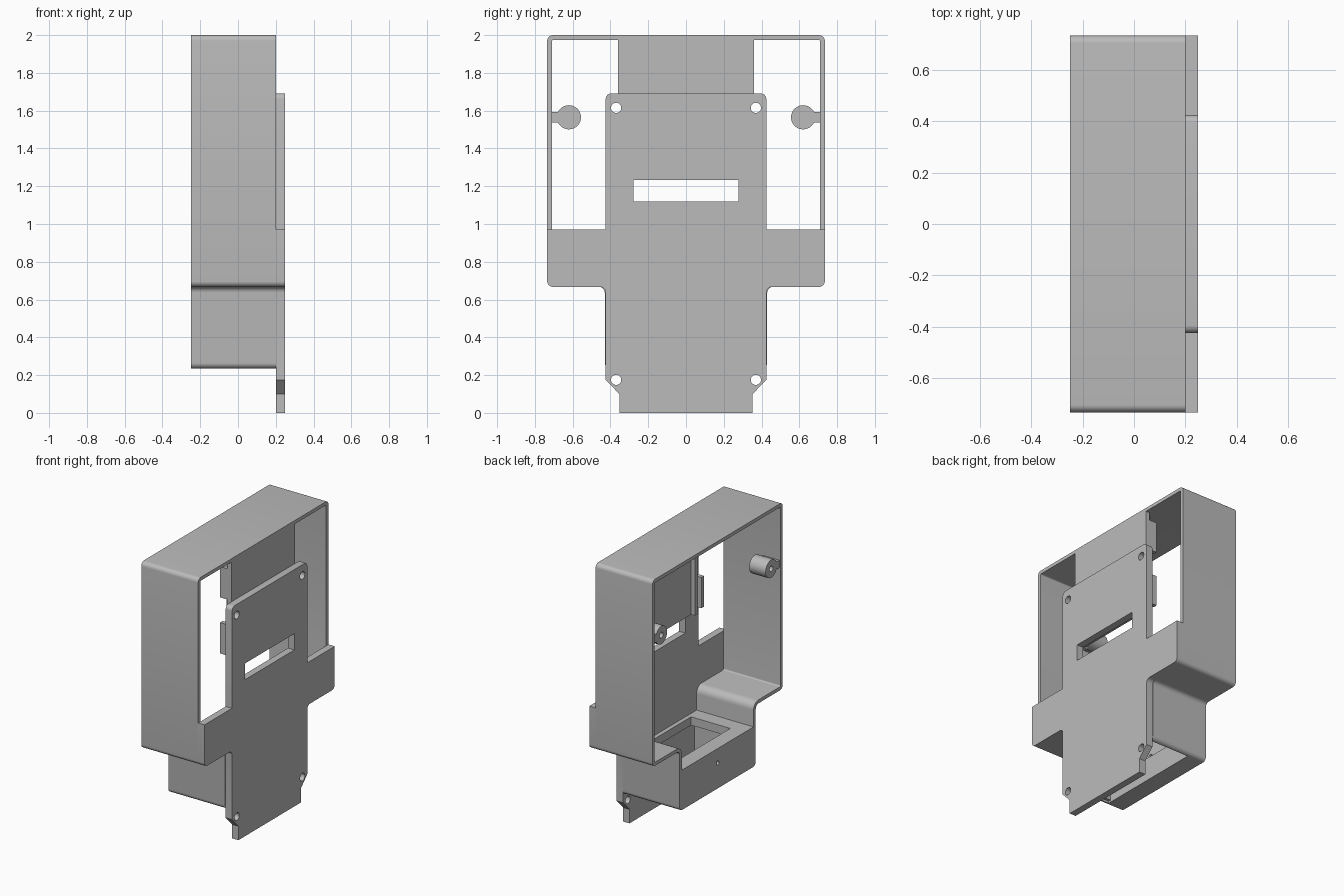
import bpy, bmesh, math
from mathutils import Vector

old = bpy.data.objects.get("Cube")
if old:
    bpy.data.objects.remove(old, do_unlink=True)

grey = bpy.data.materials.new("plain grey")
grey.use_nodes = True
COLOUR = (0.5, 0.5, 0.5, 1)
grey.diffuse_color = COLOUR
grey.node_tree.nodes["Principled BSDF"].inputs["Base Color"].default_value = COLOUR


def finish(name, bm):
    bmesh.ops.recalc_face_normals(bm, faces=bm.faces)
    mesh = bpy.data.meshes.new(name)
    bm.to_mesh(mesh)
    bm.free()
    mesh.materials.append(grey)
    ob = bpy.data.objects.new(name, mesh)
    bpy.context.collection.objects.link(ob)
    return ob


def mirrored(half):
    """Close a half outline of (y, z, corner radius) across y = 0."""
    return half + [(-y, z, r) for y, z, r in reversed(half)]


def rounded(corners, steps=6):
    """Turn square corners with a radius into arcs."""
    pts = []
    for i, (y, z, r) in enumerate(corners):
        p = Vector((y, z))
        if not r:
            pts.append(p)
            continue
        u = (Vector(corners[i - 1][:2]) - p).normalized()
        v = (Vector(corners[(i + 1) % len(corners)][:2]) - p).normalized()
        c = p + r * (u + v)
        for k in range(steps + 1):
            a = math.pi / 2 * k / steps
            pts.append(c - r * (v * math.cos(a) + u * math.sin(a)))
    return pts


def circle(y, z, r, n=32):
    return [(y + r * math.cos(math.tau * k / n), z + r * math.sin(math.tau * k / n))
            for k in range(n)]


def rect(y0, y1, z0, z1):
    return [(y0, z0), (y1, z0), (y1, z1), (y0, z1)]


def prism(name, pts, x0, x1):
    """Extrude a y-z outline along x."""
    bm = bmesh.new()
    a, b = [[bm.verts.new((x, p[0], p[1])) for p in pts] for x in (x0, x1)]
    bm.faces.new(a)
    bm.faces.new(b)
    n = len(pts)
    for i in range(n):
        j = (i + 1) % n
        bm.faces.new((a[i], a[j], b[j], b[i]))
    return finish(name, bm)


def tube(name, outer, inner, x0, x1):
    """Extrude the band between two matching outlines along x."""
    bm = bmesh.new()
    loops = [[bm.verts.new((x, p[0], p[1])) for p in pts]
             for pts, x in ((outer, x0), (outer, x1), (inner, x1), (inner, x0))]
    n = len(outer)
    for k in range(4):
        a, b = loops[k], loops[(k + 1) % 4]
        for i in range(n):
            j = (i + 1) % n
            bm.faces.new((a[i], a[j], b[j], b[i]))
    return finish(name, bm)


def cut(ob, *cutters):
    for cutter in cutters:
        cutter.hide_render = True
        mod = ob.modifiers.new("cut", "BOOLEAN")
        mod.operation = "DIFFERENCE"
        mod.solver = "EXACT"
        mod.object = cutter
        bpy.context.view_layer.objects.active = ob
        bpy.ops.object.modifier_apply(modifier=mod.name)
        bpy.data.objects.remove(cutter, do_unlink=True)


BACK, SEAM, FACE = -0.25, 0.2, 0.25

# Wide housing wall that steps in to a narrow neck
outer = rounded(mirrored([(0.735, 2, 0.03), (0.735, 0.667, 0.03),
                          (0.43, 0.667, 0.03), (0.43, 0.235, 0.03)]))
inner = rounded(mirrored([(0.71, 1.975, 0.01), (0.71, 0.692, 0.01),
                          (0.405, 0.692, 0.055), (0.405, 0.26, 0.01)]))
shell = tube("housing_wall", outer, inner, BACK, SEAM)
cut(shell, prism("floor_cutter", rect(-0.4, 0.4, 0.2, 0.3), -0.12, 0.3))

# Cross-shaped mounting plate with slot and screw holes
plate = prism("mounting_plate", rounded(mirrored([
    (0.425, 1.692, 0.03), (0.425, 0.97, 0), (0.735, 0.97, 0), (0.735, 0.667, 0.03),
    (0.425, 0.667, 0.03), (0.425, 0.175, 0), (0.353, 0.1, 0), (0.353, 0, 0)])), SEAM, FACE)
cut(plate, prism("slot_cutter", rect(-0.278, 0.278, 1.118, 1.234), 0.1, 0.3))
for y in (-0.37, 0.37):
    for z in (0.175, 1.615):
        cut(plate, prism("hole_cutter", circle(y, z, 0.027), 0.1, 0.3))

# Panel joining the plate to the top of the housing
panel = prism("upper_panel", rect(-0.36, 0.36, 1.25, 1.98), 0.17, SEAM)
for y in (-0.37, 0.37):
    cut(panel, prism("hole_cutter", circle(y, 1.615, 0.027), 0.1, 0.3))

# Open compartment in the neck
box = prism("neck_compartment", rect(-0.406, 0.406, 0.25, 0.52), BACK, SEAM)
cut(box,
    prism("recess_cutter", rect(-0.38, 0.38, 0.2, 0.46), -0.12, 0.3),
    prism("opening_cutter", rect(-0.3, 0.3, 0.4, 0.6), -0.14, 0.17),
    prism("small_hole_cutter", circle(0, 0.417, 0.015), -0.3, -0.1))

parts = [shell, plate, panel, box]
for side, s in (("left", 1), ("right", -1)):
    # Rails and clips behind the panel
    parts.append(prism(side + "_rail", rect(s * 0.3, s * 0.33, 1.25, 1.98), 0.14, 0.17))
    for level, z in (("lower", 1.3), ("upper", 1.7)):
        parts.append(prism(f"{side}_{level}_clip", rect(s * 0.33, s * 0.36, z, z + 0.22),
                           0.11, 0.17))
    # Screw posts held to the side walls by short webs
    post = prism(side + "_screw_post", circle(s * 0.62, 1.565, 0.064), -0.24, -0.11)
    cut(post, prism("post_cutter", circle(s * 0.62, 1.565, 0.02), -0.3, -0.14))
    parts.append(post)
    parts.append(prism(side + "_post_web", rect(s * 0.67, s * 0.715, 1.538, 1.592),
                       -0.24, -0.11))

# Smooth the rounded corners and keep the edges crisp
bpy.ops.object.select_all(action="DESELECT")
for ob in parts:
    ob.select_set(True)
bpy.context.view_layer.objects.active = shell
bpy.ops.object.shade_smooth_by_angle(angle=math.radians(30))
